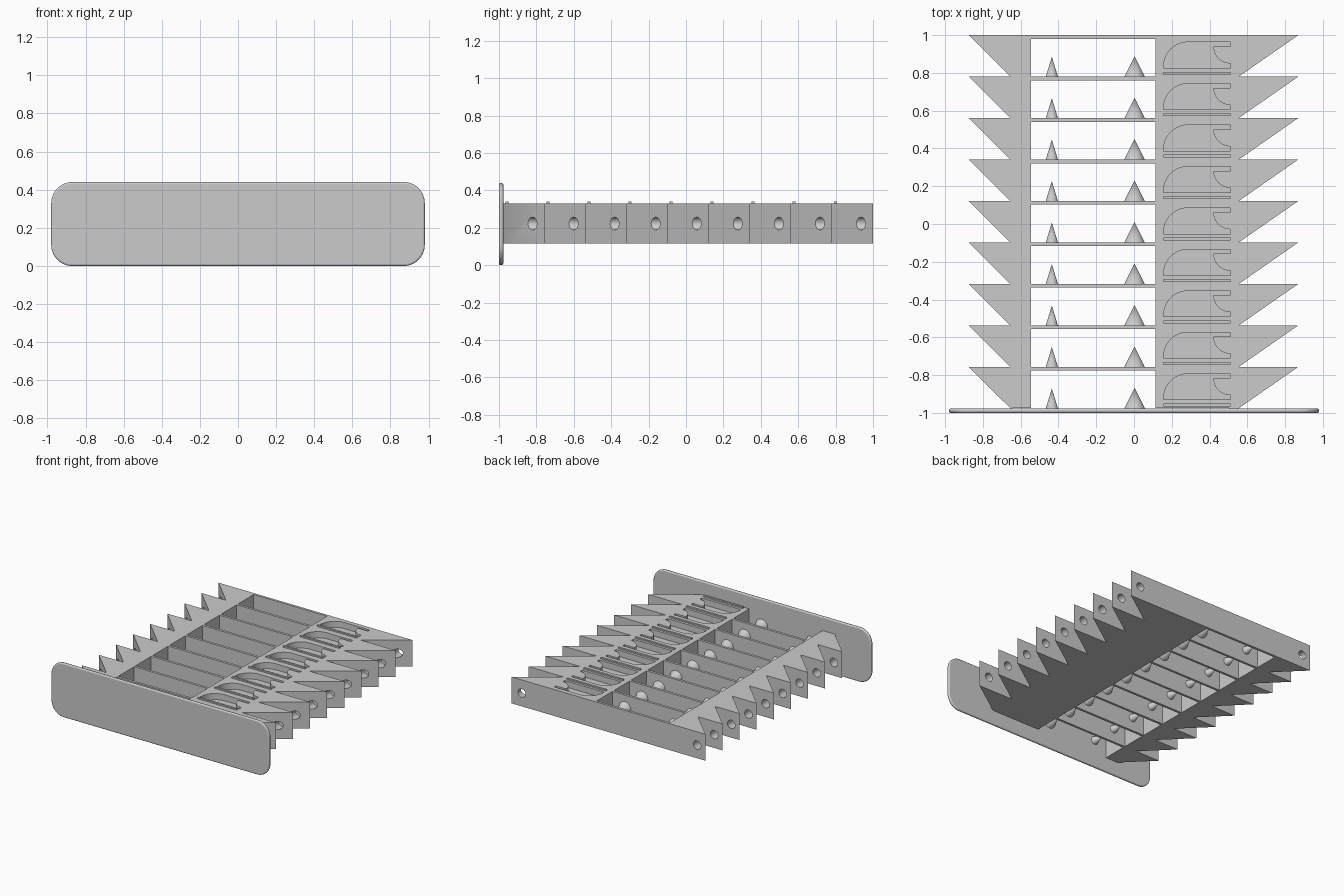
import bpy, bmesh, math
from mathutils import Matrix, Vector

if "Cube" in bpy.data.objects:
    bpy.data.objects.remove(bpy.data.objects["Cube"], do_unlink=True)

COUNT, PITCH = 9, 0.2195
Z0, Z1 = 0.115, 0.33
ZMID = (Z0 + Z1) / 2
FRONT, BACK = -0.975, 1.0
LEFT_IN, RIGHT_IN = -0.545, 0.115
TOPS = [BACK - i * PITCH for i in range(COUNT)]

grey = bpy.data.materials.new("plain_grey")
grey.use_nodes = True
grey.diffuse_color = (0.6, 0.6, 0.6, 1)
grey.node_tree.nodes["Principled BSDF"].inputs["Base Color"].default_value = (0.6, 0.6, 0.6, 1)


def finish(name, bm):
    bmesh.ops.recalc_face_normals(bm, faces=bm.faces)
    mesh = bpy.data.meshes.new(name)
    bm.to_mesh(mesh)
    bm.free()
    mesh.materials.append(grey)
    obj = bpy.data.objects.new(name, mesh)
    bpy.context.collection.objects.link(obj)
    return obj


def prism(bm, outline, low, high):
    face = bm.faces.new([bm.verts.new((x, y, low)) for x, y in outline])
    out = bmesh.ops.extrude_face_region(bm, geom=[face])["geom"]
    bmesh.ops.translate(bm, vec=(0, 0, high - low),
                        verts=[v for v in out if isinstance(v, bmesh.types.BMVert)])


def box(bm, x0, x1, y0, y1, z0, z1):
    prism(bm, [(x0, y0), (x1, y0), (x1, y1), (x0, y1)], z0, z1)


def arc(cx, cy, r, start, end, steps=12):
    angles = [math.radians(start + (end - start) * i / steps) for i in range(steps + 1)]
    return [(cx + r * math.cos(a), cy + r * math.sin(a)) for a in angles]


def along_y(bm, x, y, r1, r2, depth, segments=32):
    # cone or cylinder whose base sits at y and points backwards
    place = Matrix.Translation((x, y + depth / 2, ZMID)) @ Matrix.Rotation(-math.pi / 2, 4, 'X')
    bmesh.ops.create_cone(bm, cap_ends=True, segments=segments,
                          radius1=r1, radius2=r2, depth=depth, matrix=place)


def smooth(obj):
    bpy.ops.object.select_all(action='DESELECT')
    obj.select_set(True)
    bpy.context.view_layer.objects.active = obj
    bpy.ops.object.shade_smooth_by_angle(angle=math.radians(35))


def cut(obj, cutter):
    mod = obj.modifiers.new("cut", 'BOOLEAN')
    mod.operation, mod.solver, mod.object = 'DIFFERENCE', 'EXACT', cutter
    cutter.hide_render = True
    bpy.context.view_layer.objects.active = obj
    bpy.ops.object.modifier_apply(modifier=mod.name)
    bpy.data.objects.remove(cutter, do_unlink=True)


# Saw-toothed side rails with a drilled hole through each tooth
def rail(name, inner, valley, tip, hole_x):
    outline = [(inner, FRONT), (inner, BACK)]
    for top in TOPS:
        outline += [(tip, top), (valley, top - PITCH)]
        if top != TOPS[-1]:
            # tiny step keeps the valley clear of the next tooth's back
            outline[-1] = (valley, top - PITCH)
    bm = bmesh.new()
    prism(bm, outline, Z0, Z1)
    obj = finish(name, bm)
    bm = bmesh.new()
    along_y(bm, hole_x, FRONT + 0.1, 0.034, 0.034, 2.2)
    cut(obj, finish("hole_cutter", bm))
    return obj


left_rail = rail("right_side_rail", LEFT_IN, -0.655, -0.875, -0.8)
right_rail = rail("left_side_rail", RIGHT_IN, 0.555, 0.87, 0.777)

# Curved pockets sunk into the wide rail
bm = bmesh.new()
for top in TOPS:
    shape = [(0.157, top - 0.174)]
    shape += arc(0.285, top - 0.165, 0.128, 180, 90)
    shape += [(0.51, top - 0.037), (0.51, top - 0.06)]
    shape += arc(0.51, top - 0.06, 0.09, 180, 270)
    shape += [(0.51, top - 0.174)]
    prism(bm, shape, Z1 - 0.05, Z1 + 0.05)
cut(right_rail, finish("pocket_cutter", bm))
smooth(left_rail)
smooth(right_rail)

# Thin raised strips beside the pockets
bm = bmesh.new()
for top in TOPS:
    box(bm, 0.157, 0.51, top - 0.21, top - 0.194, Z1 - 0.005, Z1 + 0.011)
finish("raised_strips", bm)

# Crossbars between the rails
bm = bmesh.new()
for top in TOPS:
    box(bm, LEFT_IN, RIGHT_IN, top - 0.02, top, Z0, Z1)
finish("crossbars", bm)

# Two cones in every bay
bm = bmesh.new()
for top in TOPS:
    along_y(bm, -0.435, top - PITCH, 0.032, 0, 0.105)
    along_y(bm, 0.003, top - PITCH, 0.054, 0, 0.108)
smooth(finish("cones", bm))

# Rounded front plate
W, H, R = 0.98, 0.44, 0.11
bm = bmesh.new()
outline = []
for cx, cy, start in ((W - R, H - R, 0), (R - W, H - R, 90), (R - W, R, 180), (W - R, R, 270)):
    outline += arc(cx, cy, R, start, start + 90)
prism(bm, outline, 0, 0.023)
bmesh.ops.transform(bm, matrix=Matrix.Translation((0, -0.977, 0)) @ Matrix.Rotation(math.pi / 2, 4, 'X'),
                    verts=bm.verts)
plate = finish("front_plate", bm)
bevel = plate.modifiers.new("edge_rounding", 'BEVEL')
bevel.width, bevel.segments, bevel.limit_method = 0.009, 3, 'ANGLE'
bevel.angle_limit = math.radians(60)
smooth(plate)
